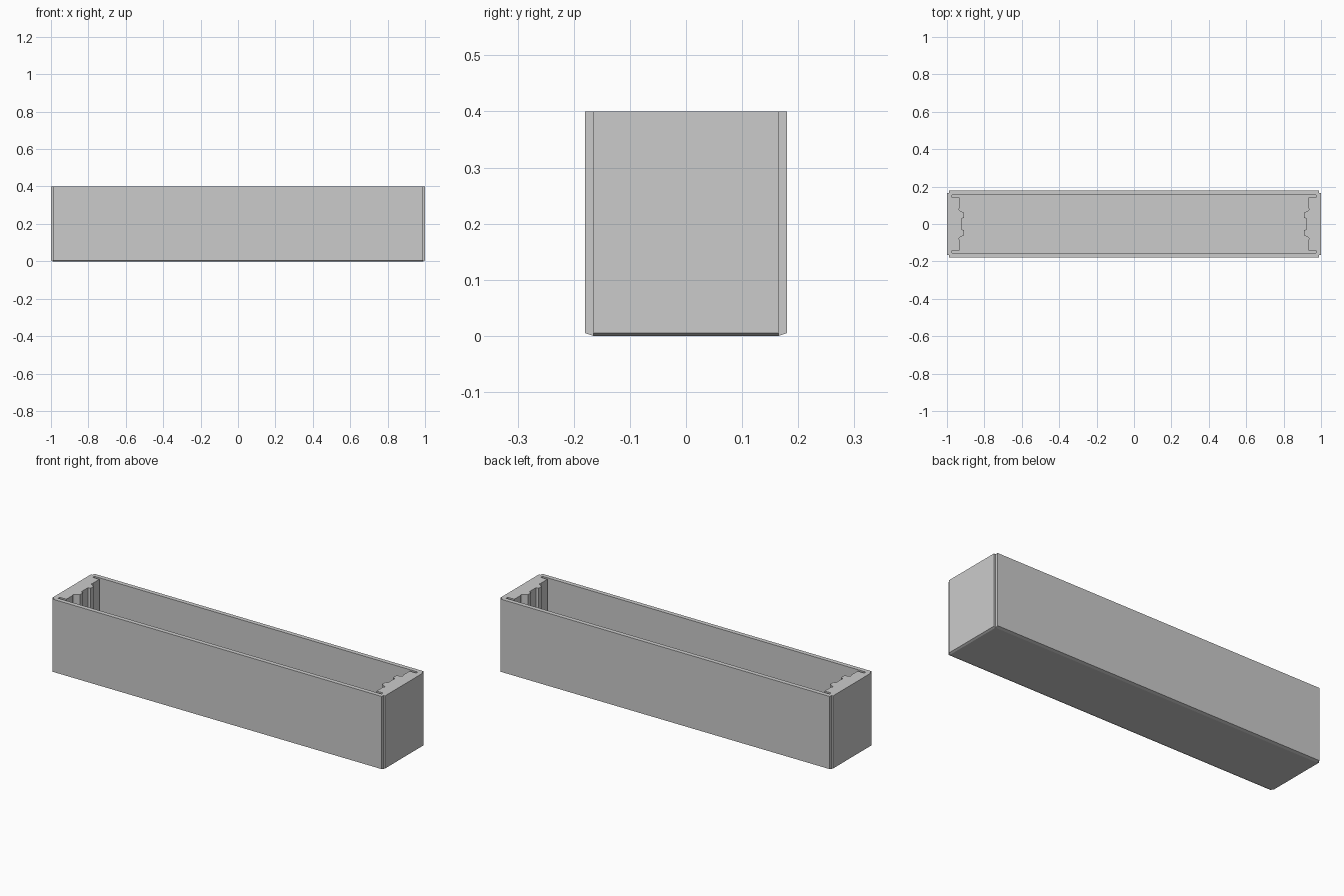
import bpy, bmesh
from mathutils import Vector

if "Cube" in bpy.data.objects:
    bpy.data.objects.remove(bpy.data.objects["Cube"])

H, T = 0.40, 0.02          # overall height, floor thickness
X, Y = 0.99, 0.165         # corner lines where the walls meet

grey = bpy.data.materials.new("plain grey")
grey.diffuse_color = (0.6, 0.6, 0.6, 1)
grey.use_nodes = True
grey.node_tree.nodes["Principled BSDF"].inputs["Base Color"].default_value = grey.diffuse_color


def prism(name, points, direction):
    """Extrude a closed 3D outline along a direction into a solid."""
    bm = bmesh.new()
    face = bm.faces.new([bm.verts.new(p) for p in points])
    ext = bmesh.ops.extrude_face_region(bm, geom=[face], use_keep_orig=True)
    verts = [g for g in ext["geom"] if isinstance(g, bmesh.types.BMVert)]
    bmesh.ops.translate(bm, verts=verts, vec=Vector(direction))
    bmesh.ops.recalc_face_normals(bm, faces=bm.faces)
    mesh = bpy.data.meshes.new(name)
    bm.to_mesh(mesh)
    bm.free()
    mesh.materials.append(grey)
    obj = bpy.data.objects.new(name, mesh)
    bpy.context.collection.objects.link(obj)
    return obj


# Floor slab
prism("floor", [(-X, -Y, 0), (X, -Y, 0), (X, Y, 0), (-X, Y, 0)], (0, 0, T))

# Long walls, with the small chamfer along the bottom edge
side = [(Y, 0), (0.18, 0.005), (0.18, H), (0.156, H), (0.156, T)]
for s, label in ((-1, "front"), (1, "back")):
    prism(label + "_wall", [(-X, s * y, z) for y, z in side], (2 * X, 0, 0))

# End plates and the notched inner blocks with two ribs each
cap = [(X, 0), (1.0, 0.005), (1.0, H), (X, H)]
half = [(X, 0.156), (0.973, 0.156), (0.973, 0.142), (0.933, 0.142),
        (0.933, 0.085), (0.938, 0.078), (0.932, 0.072), (0.909, 0.060),
        (0.909, 0.032), (0.923, 0.030)]
block = half + [(x, -y) for x, y in reversed(half)]
for s, label in ((-1, "left"), (1, "right")):
    prism(label + "_end_plate", [(s * x, -Y, z) for x, z in cap], (0, 2 * Y, 0))
    prism(label + "_ribbed_block", [(s * x, y, T) for x, y in block], (0, 0, H - T))
